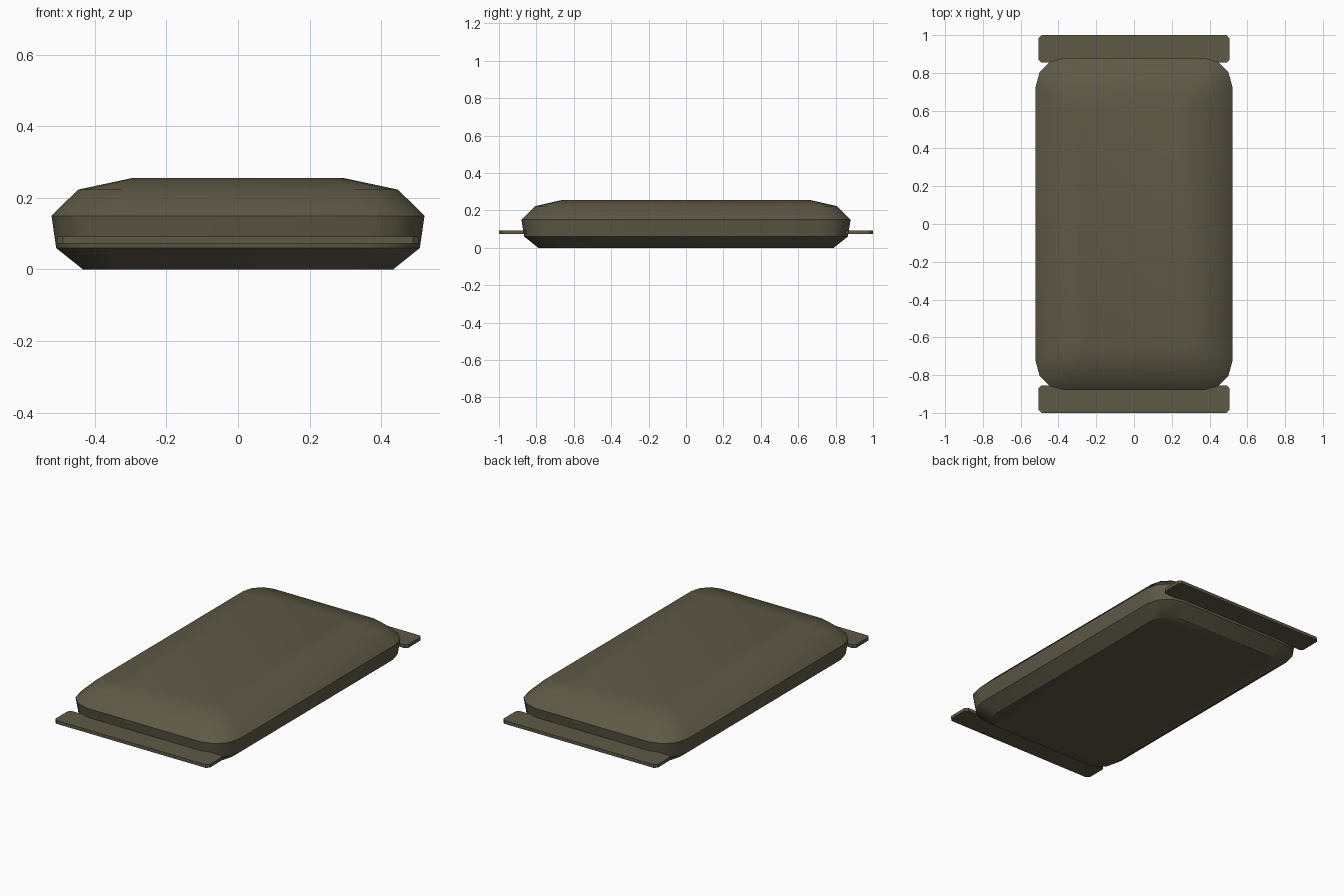
import bpy, bmesh, math

if "Cube" in bpy.data.objects:
    bpy.data.objects.remove(bpy.data.objects["Cube"])

olive = bpy.data.materials.new("olive drab")
olive.diffuse_color = (0.112, 0.100, 0.062, 1)
olive.use_nodes = True
olive.node_tree.nodes["Principled BSDF"].inputs["Base Color"].default_value = olive.diffuse_color


def outline(hx, hy, r, steps=3):
    """Rounded rectangle, counter-clockwise."""
    pts = []
    for k, (sx, sy) in enumerate([(1, 1), (-1, 1), (-1, -1), (1, -1)]):
        for i in range(steps + 1):
            a = math.pi / 2 * (k + i / steps)
            pts.append((sx * (hx - r) + r * math.cos(a),
                        sy * (hy - r) + r * math.sin(a)))
    return pts


def loft(name, rings, smooth_angle, cy=0.0):
    """Skin stacked rings of (z, outline) and cap both ends."""
    bm = bmesh.new()
    loops = [[bm.verts.new((x, y + cy, z)) for x, y in pts] for z, pts in rings]
    n = len(loops[0])
    for a, b in zip(loops, loops[1:]):
        for i in range(n):
            j = (i + 1) % n
            bm.faces.new((a[i], a[j], b[j], b[i]))
    bm.faces.new(loops[0][::-1])
    bm.faces.new(loops[-1])
    bmesh.ops.recalc_face_normals(bm, faces=bm.faces)
    mesh = bpy.data.meshes.new(name)
    bm.to_mesh(mesh)
    bm.free()
    mesh.materials.append(olive)
    obj = bpy.data.objects.new(name, mesh)
    bpy.context.collection.objects.link(obj)
    bpy.ops.object.select_all(action='DESELECT')
    obj.select_set(True)
    bpy.context.view_layer.objects.active = obj
    bpy.ops.object.shade_smooth_by_angle(angle=math.radians(smooth_angle))
    return obj


# Puffed pouch body: z, half width, half length, corner radius
body = [(0.0, 0.433, 0.79, 0.11), (0.06, 0.508, 0.865, 0.145),
        (0.15, 0.521, 0.88, 0.155), (0.223, 0.447, 0.805, 0.12),
        (0.255, 0.297, 0.665, 0.06)]
loft("pouch_body", [(z, outline(hx, hy, r)) for z, hx, hy, r in body], 35)

# Flat sealed flaps at both ends, with clipped corners
for name, side in (("front_flap", -1), ("back_flap", 1)):
    shape = outline(0.505, 0.073, 0.016, 1)
    loft(name, [(0.073, shape), (0.092, shape)], 30, cy=side * 0.927)
